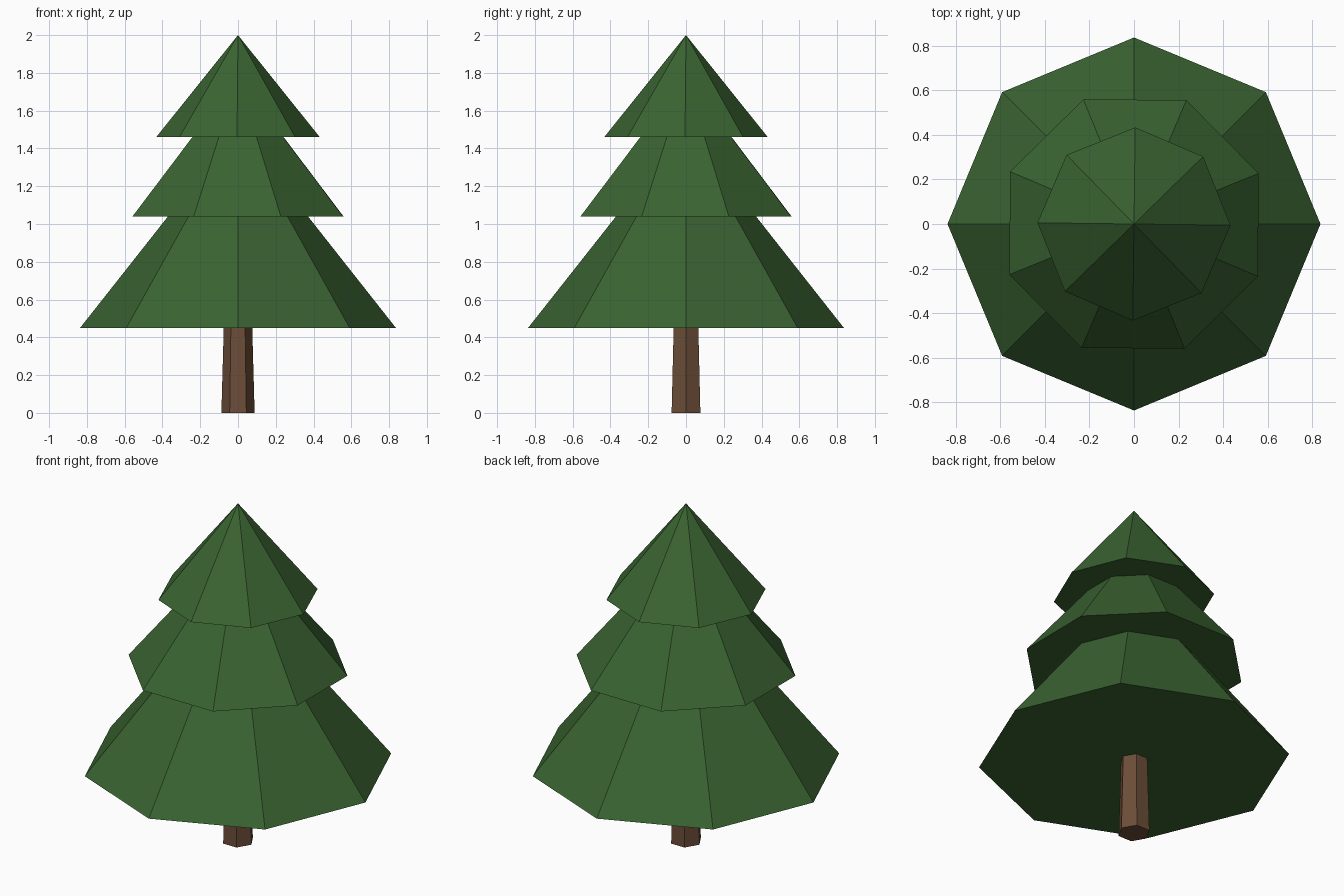
import bpy
import math

if "Cube" in bpy.data.objects:
    bpy.data.objects.remove(bpy.data.objects["Cube"])


def make_material(name, color):
    mat = bpy.data.materials.new(name)
    mat.diffuse_color = (*color, 1.0)
    mat.use_nodes = True
    mat.node_tree.nodes["Principled BSDF"].inputs["Base Color"].default_value = mat.diffuse_color
    return mat


def add_cone(name, mat, sides, r_bottom, r_top, z_bottom, z_top, turn):
    """Flat-shaded closed cone; turn is the angle of the first corner from +x."""
    # primitive cones start with a corner on +y
    bpy.ops.mesh.primitive_cone_add(
        vertices=sides, radius1=r_bottom, radius2=r_top, depth=z_top - z_bottom,
        location=(0, 0, (z_bottom + z_top) / 2),
        rotation=(0, 0, math.radians(turn - 90)))
    obj = bpy.context.object
    obj.name = name
    obj.data.materials.append(mat)
    return obj


green = make_material("needle_green", (0.042, 0.125, 0.031))
brown = make_material("bark_brown", (0.150, 0.075, 0.039))

# Tapered six-sided trunk
add_cone("trunk", brown, 6, 0.088, 0.074, 0.0, 0.50, 0)

# Three eight-sided foliage tiers, the middle one turned half a side
add_cone("lower_foliage", green, 8, 0.836, 0.0, 0.45, 1.51, 0)
add_cone("middle_foliage", green, 8, 0.603, 0.0, 1.04, 1.78, 22.1)
add_cone("upper_foliage", green, 8, 0.433, 0.0, 1.46, 2.0, -0.7)
